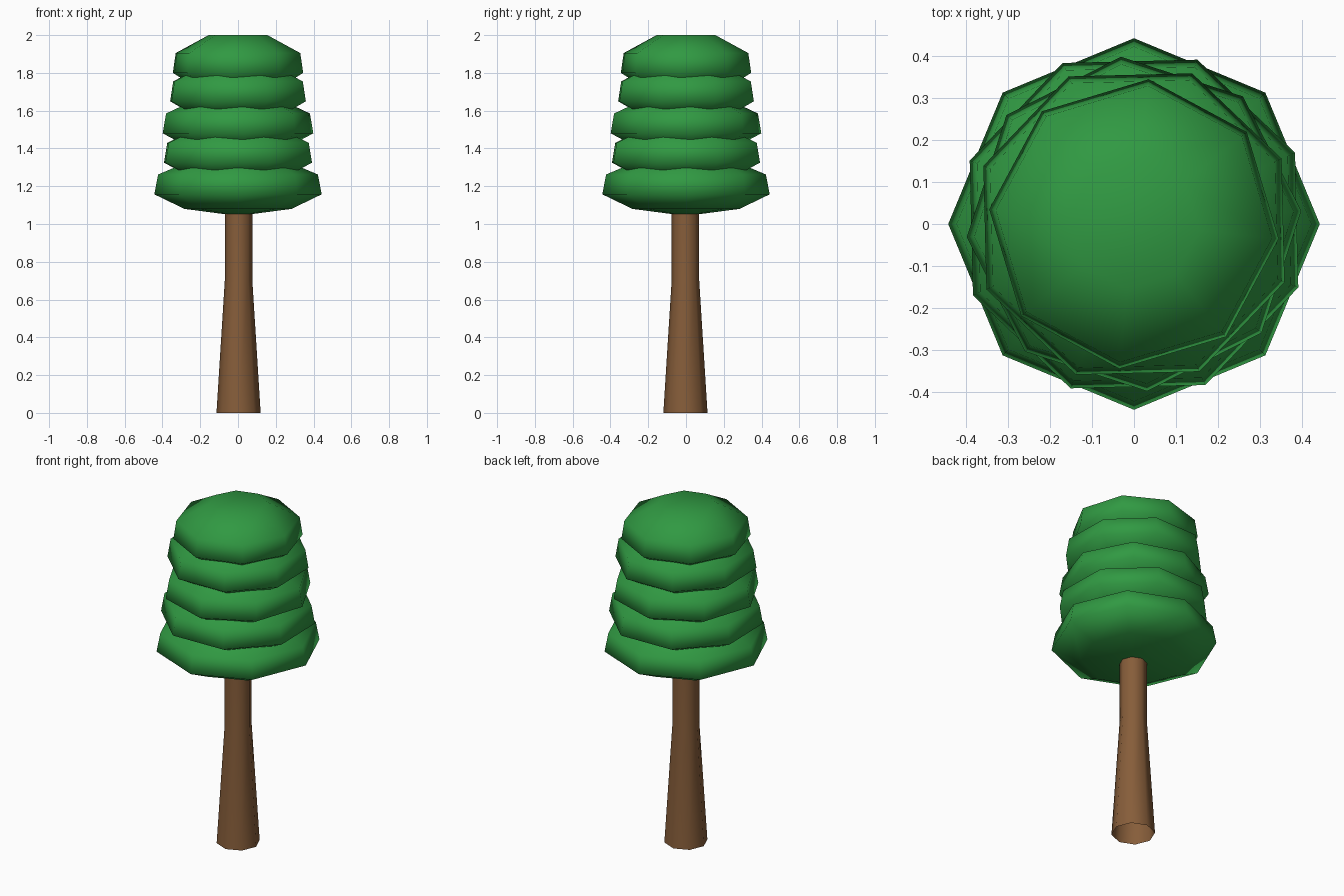
import bpy, bmesh, math

if "Cube" in bpy.data.objects:
    bpy.data.objects.remove(bpy.data.objects["Cube"])


def material(name, color):
    m = bpy.data.materials.new(name)
    m.diffuse_color = (*color, 1)
    m.use_nodes = True
    m.node_tree.nodes["Principled BSDF"].inputs["Base Color"].default_value = m.diffuse_color
    return m


def lathe(name, profile, mat, turn=0, center=(0, 0), sides=8, caps=True):
    """Stack of polygon rings (radius, z) joined into one smooth body."""
    bm = bmesh.new()
    rings = []
    for r, z in profile:
        angles = [math.radians(turn) + 2 * math.pi * i / sides for i in range(sides)]
        rings.append([bm.verts.new((center[0] + r * math.cos(a),
                                    center[1] + r * math.sin(a), z)) for a in angles])
    for low, high in zip(rings, rings[1:]):
        for i in range(sides):
            j = (i + 1) % sides
            bm.faces.new((low[i], low[j], high[j], high[i]))
    if caps:
        bm.faces.new(rings[0][::-1])
        bm.faces.new(rings[-1])
    for f in bm.faces:
        f.smooth = True
    me = bpy.data.meshes.new(name)
    bm.to_mesh(me)
    bm.free()
    me.materials.append(mat)
    ob = bpy.data.objects.new(name, me)
    bpy.context.collection.objects.link(ob)
    return ob


green = material("leaf green", (0.03, 0.32, 0.055))
brown = material("bark brown", (0.24, 0.11, 0.042))

# Trunk: flared foot, straight upper part, open ends hidden in foliage and ground
lathe("trunk", [(0.117, 0), (0.073, 0.7), (0.073, 1.1)], brown,
      center=(0.003, -0.003), caps=False)

# Foliage tiers: rim radius, rim height, turn in degrees
tiers = [(0.443, 1.157, 0), (0.42, 1.325, 23.9), (0.40, 1.48, 4.5),
         (0.385, 1.65, 23.9), (0.347, 1.80, -5.8)]
for n, (r, z, turn) in enumerate(tiers, 1):
    lathe(f"foliage_tier_{n}",
          [(0.16 * r, z - 0.105), (0.64 * r, z - 0.077), (r, z),
           (0.955 * r, z + 0.105), (0.45 * r, z + 0.2)], green, turn)
